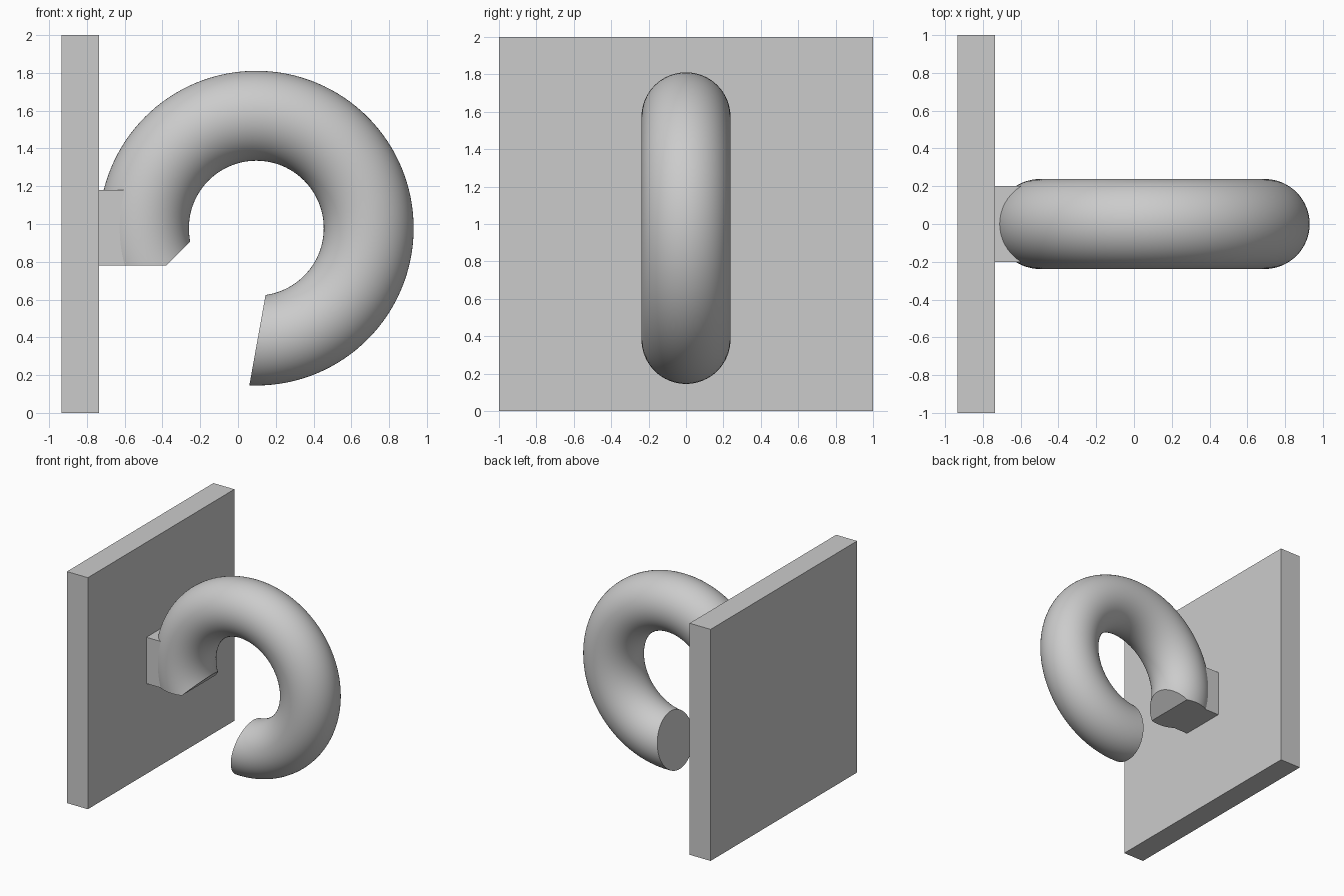
import bpy
import bmesh
from math import radians

if "Cube" in bpy.data.objects:
    bpy.data.objects.remove(bpy.data.objects["Cube"], do_unlink=True)

# Single grey material
grey = bpy.data.materials.new("light grey")
grey.use_nodes = True
colour = (0.6, 0.6, 0.6, 1)
grey.diffuse_color = colour
grey.node_tree.nodes["Principled BSDF"].inputs["Base Color"].default_value = colour


def prism(name, outline, half_depth):
    """Extrude an x-z outline along y, centred on y = 0."""
    bm = bmesh.new()
    face = bm.faces.new([bm.verts.new((x, -half_depth, z)) for x, z in outline])
    side = bmesh.ops.extrude_face_region(bm, geom=[face])["geom"]
    verts = [v for v in side if isinstance(v, bmesh.types.BMVert)]
    bmesh.ops.translate(bm, verts=verts, vec=(0, 2 * half_depth, 0))
    bmesh.ops.recalc_face_normals(bm, faces=bm.faces)
    mesh = bpy.data.meshes.new(name)
    bm.to_mesh(mesh)
    bm.free()
    mesh.materials.append(grey)
    obj = bpy.data.objects.new(name, mesh)
    bpy.context.collection.objects.link(obj)
    return obj


def rectangle(x0, x1, z0, z1):
    return [(x0, z0), (x1, z0), (x1, z1), (x0, z1)]


def combine(target, tool, operation):
    """Apply a boolean and remove the tool object."""
    mod = target.modifiers.new(operation.lower(), 'BOOLEAN')
    mod.operation, mod.solver, mod.object = operation, 'EXACT', tool
    bpy.context.view_layer.objects.active = target
    bpy.ops.object.modifier_apply(modifier=mod.name)
    bpy.data.objects.remove(tool, do_unlink=True)


# Square wall plate
prism("wall_plate", rectangle(-0.935, -0.735, 0, 2), 1.0)

# Round hook
bpy.ops.mesh.primitive_torus_add(
    location=(0.097, 0, 0.978), rotation=(radians(90), 0, 0),
    major_radius=0.595, minor_radius=0.238,
    major_segments=128, minor_segments=64)
hook = bpy.context.object
hook.name = "hook"
hook.data.materials.append(grey)

# Mounting block merged into the hook
combine(hook, prism("mounting_block", rectangle(-0.735, -0.46, 0.7, 1.18), 0.2), 'UNION')

# Opening: flat and chamfered root, slanted tip
opening = [(-1, 0.78), (-0.38, 0.78), (-0.18, 0.98), (0.19, 0.87),
           (0.06, 0.145), (0.034, 0), (-1, 0)]
combine(hook, prism("opening_cutter", opening, 0.5), 'DIFFERENCE')

bpy.ops.object.select_all(action='DESELECT')
hook.select_set(True)
bpy.context.view_layer.objects.active = hook
bpy.ops.object.shade_smooth_by_angle(angle=radians(30))
